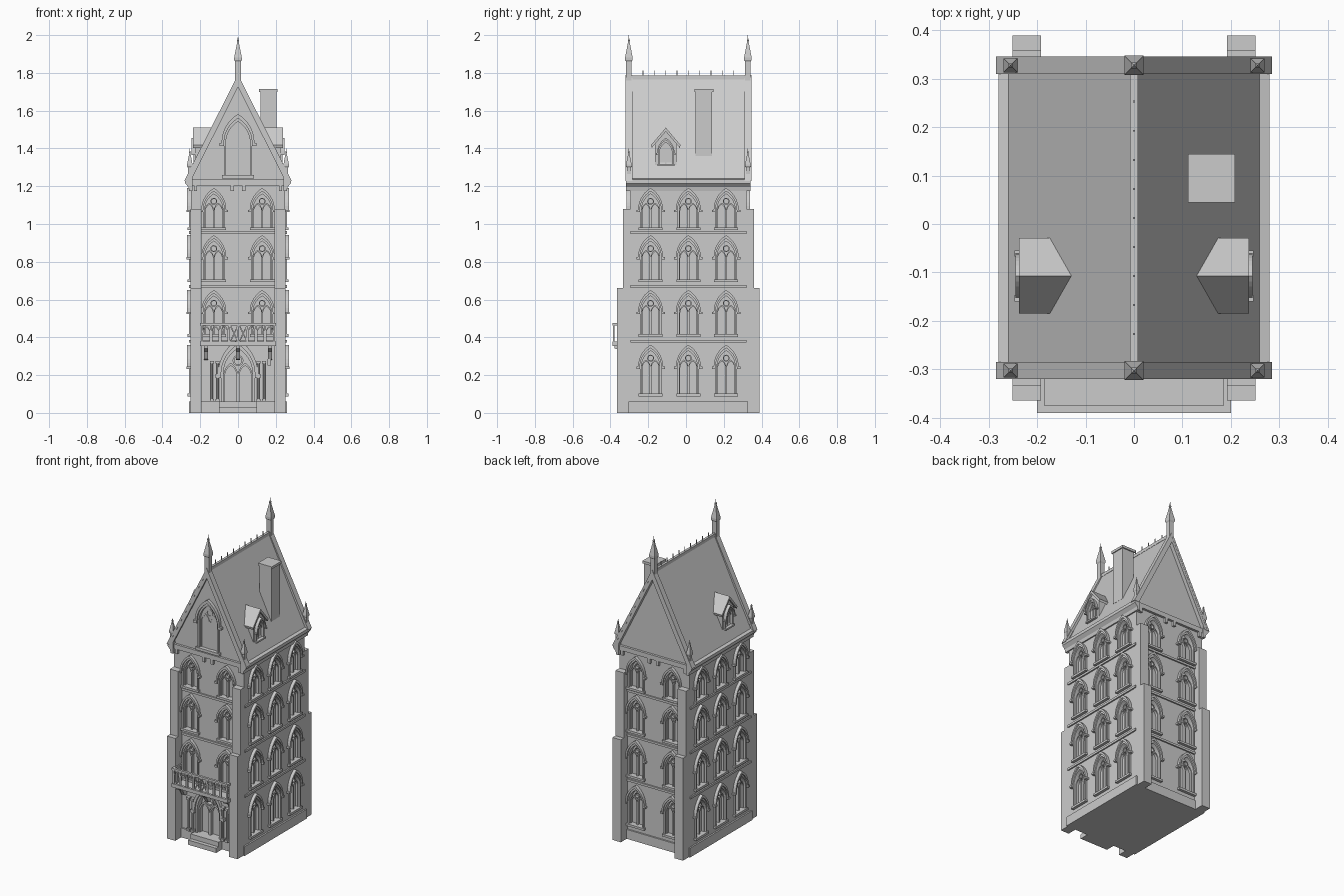
import bpy, bmesh
from math import pi, sin, cos, acos
from mathutils import Matrix, Vector

if "Cube" in bpy.data.objects:
    bpy.data.objects.remove(bpy.data.objects["Cube"])

C = 0.0125            # y centre of the building
HX, HY = 0.25, 0.307  # half sizes of the walls
FRONT = C - HY


def finish(bm, name, M=None):
    if M:
        bmesh.ops.transform(bm, matrix=M, verts=bm.verts)
    bmesh.ops.recalc_face_normals(bm, faces=bm.faces)
    me = bpy.data.meshes.new(name)
    bm.to_mesh(me)
    bm.free()
    ob = bpy.data.objects.new(name, me)
    bpy.context.collection.objects.link(ob)
    return ob


def prism(bm, pts, y0, y1, M=None):
    """Extrude an (x, z) outline along y."""
    M = M or Matrix()
    a = [bm.verts.new(M @ Vector((x, y0, z))) for x, z in pts]
    b = [bm.verts.new(M @ Vector((x, y1, z))) for x, z in pts]
    bm.faces.new(a)
    bm.faces.new(b[::-1])
    for i in range(len(pts)):
        j = (i + 1) % len(pts)
        bm.faces.new((a[j], a[i], b[i], b[j]))


def box(bm, x0, x1, y0, y1, z0, z1):
    prism(bm, [(x0, z0), (x1, z0), (x1, z1), (x0, z1)], y0, y1)


def strip(bm, A, B, y0, y1, closed=False):
    """Solid band between two matching (x, z) paths."""
    rings = [[bm.verts.new(v) for v in ((p[0], y0, p[1]), (q[0], y0, q[1]),
                                        (q[0], y1, q[1]), (p[0], y1, p[1]))] for p, q in zip(A, B)]
    n = len(rings)
    for i in range(n if closed else n - 1):
        r, s = rings[i], rings[(i + 1) % n]
        for k in range(4):
            m = (k + 1) % 4
            bm.faces.new((r[k], r[m], s[m], s[k]))
    if not closed:
        bm.faces.new(rings[0])
        bm.faces.new(rings[-1][::-1])


def arch(w, zb, zs, cx=0, n=7):
    """Pointed arch outline, left foot to right foot."""
    h = 1.75 * w
    R = (w * w + h * h) / (2 * w)
    end = acos((R - w) / R)
    right = [(w - R + R * cos(end * i / n), zs + R * sin(end * i / n)) for i in range(n + 1)]
    half = ([(w, zb)] if zb < zs else []) + right
    half[-1] = (0, zs + h)
    return [(cx - x, z) for x, z in half] + [(cx + x, z) for x, z in half[-2::-1]]


cut = bmesh.new()


def window(name, M, w, z0, zs, depth=0.02, door=False):
    k = w / 0.05
    prism(cut, arch(w, z0, zs), -0.06, depth, M)
    bm = bmesh.new()
    strip(bm, arch(w + .007 * k, z0, zs), arch(w - .002, z0, zs), -.010, depth)
    strip(bm, arch(w + .016 * k, zs, zs), arch(w + .006 * k, zs, zs), -.020, .004)
    for s in (-1, 1):   # label stops and sub-lancets
        x = s * (w + .016 * k)
        box(bm, x - .009 * k, x + .009 * k, -.022, .004, zs - .012 * k, zs)
        strip(bm, arch(w * .48, z0, zs - .1 * w, s * w * .48),
              arch(w * .38, z0, zs - .1 * w, s * w * .48), depth * .2, depth + .002)
    circ = lambda r: [(r * cos(t * pi / 8), zs + w * .9 + r * sin(t * pi / 8)) for t in range(16)]
    strip(bm, circ(w * .36), circ(w * .25), depth * .2, depth + .002, True)
    if not door:
        box(bm, -w - .014 * k, w + .014 * k, -.018, depth, z0 - .012 * k, z0 + .002)
    finish(bm, name, M)


def wall(x, y, angle):
    return Matrix.Translation((x, y, 0)) @ Matrix.Rotation(angle, 4, 'Z')


# Walls with gables
bm = bmesh.new()
prism(bm, [(-HX, 0), (HX, 0), (HX, 1.24), (0, 1.755), (-HX, 1.24)], FRONT, C + HY)
walls = finish(bm, "walls")

# Windows, four storeys
rows = [(.10, .245), (.415, .535), (.705, .825), (.98, 1.075)]
for r, (z0, zs) in enumerate(rows):
    for u in (-.2, 0, .2):
        window("right_window", wall(HX, C + u, pi / 2), .05, z0, zs)
        window("left_window", wall(-HX, C + u, -pi / 2), .05, z0, zs)
    for u in (-.128, .128):
        window("back_window", wall(u, C + HY, pi), .05, z0, zs)
        if r:
            window("front_window", wall(u, FRONT, 0), .05, z0, zs)
window("gable_window", wall(0, FRONT, 0), .066, 1.257, 1.43)
window("front_door", wall(0, FRONT, 0), .08, .06, .205, .03, True)

# Dormers
dormers = []
for s in (-1, 1):
    M = wall(s * .225, -.107, s * pi / 2)
    bm = bmesh.new()
    prism(bm, [(-.057, 1.28), (.057, 1.28), (.057, 1.43), (0, 1.495), (-.057, 1.43)], 0, .1)
    dormers.append(finish(bm, "dormer_wall", M))
    bm = bmesh.new()
    strip(bm, [(-.078, 1.418), (0, 1.51), (.078, 1.418)],
          [(-.074, 1.403), (0, 1.49), (.074, 1.403)], -.012, .12)
    finish(bm, "dormer_roof", M)
    window("dormer_window", M, .035, 1.315, 1.375, .007)

# Cut the window recesses
cutter = finish(cut, "window_cutter")
cutter.hide_render = True
for ob in [walls] + dormers:
    mod = ob.modifiers.new("recess", 'BOOLEAN')
    mod.operation, mod.solver, mod.object = 'DIFFERENCE', 'EXACT', cutter
    bpy.context.view_layer.objects.active = ob
    bpy.ops.object.modifier_apply(modifier=mod.name)
bpy.data.objects.remove(cutter)

# Plinth, string courses
bm = bmesh.new()
box(bm, -.26, .26, C - HY - .01, C + HY + .01, 0, .06)
finish(bm, "plinth")
for z in (.372, .662, .948):
    bm = bmesh.new()
    for s in (-1, 1):
        xs = sorted((s * .245, s * .259))
        ys = sorted((C + s * (HY - .005), C + s * (HY + .009)))
        box(bm, *xs, C - HY, C + HY, z, z + .014)
        box(bm, -HX, HX, *ys, z, z + .014)
    finish(bm, "string_course")

# Stepped corner buttresses
for sy in (-1, 1):
    for sx in (-1, 1):
        bm = bmesh.new()
        for d, top in ((.377, .66), (.347, 1.08)):
            box(bm, *sorted((sx * .192, sx * .251)), *sorted((C + sy * .29, C + sy * d)), 0, top)
        finish(bm, "buttress")

# Eaves cornices and gable base mouldings with corbels
for s in (-1, 1):
    bm = bmesh.new()
    prism(bm, [(s * .24, 1.175), (s * .258, 1.175), (s * .262, 1.195), (s * .28, 1.215),
               (s * .28, 1.235), (s * .24, 1.245)], C - .33, C + .33)
    finish(bm, "eaves_cornice")
    bm = bmesh.new()
    ys = sorted((C + s * .3, C + s * .322))
    box(bm, -.26, .26, *ys, 1.205, 1.235)
    for x in (-.225, -.03, .03, .225):
        box(bm, x - .009, x + .009, *ys, 1.175, 1.206)
    finish(bm, "gable_moulding")

# Roof, ridge cresting
bm = bmesh.new()
prism(bm, [(-.262, 1.235), (.262, 1.235), (0, 1.778)], C - .3, C + .3)
finish(bm, "roof")
bm = bmesh.new()
box(bm, -.008, .008, C - .3, C + .3, 1.765, 1.785)
for i in range(-4, 5):
    y = C + i * .06
    box(bm, -.002, .002, y - .002, y + .002, 1.78, 1.812)
finish(bm, "ridge_cresting")


def pinnacle(name, x, y, z, k):
    prof = [(.015, 0), (.015, .1), (.02, .108), (.02, .122), (.004, .205), (.006, .212), (.0015, .222), (.001, .24)]
    bm = bmesh.new()
    rings = [[bm.verts.new((x + a * r * k, y + b * r * k, z + h * k))
              for a, b in ((-1, -1), (1, -1), (1, 1), (-1, 1))] for r, h in prof]
    for r, s in zip(rings, rings[1:]):
        for i in range(4):
            bm.faces.new((r[i], r[i - 1], s[i - 1], s[i]))
    bm.faces.new(rings[0])
    bm.faces.new(rings[-1])
    finish(bm, name)


# Gable copings and pinnacles
for s in (-1, 1):
    y = C + s * .315
    bm = bmesh.new()
    strip(bm, [(-.285, 1.228), (0, 1.79), (.285, 1.228)],
          [(-.25, 1.228), (0, 1.725), (.25, 1.228)], y - .017, y + .011 * s + .006)
    strip(bm, [(-.285, 1.228), (0, 1.79), (.285, 1.228)],
          [(-.27, 1.228), (0, 1.76), (.27, 1.228)], y - .018, y + .018)
    finish(bm, "gable_coping")
    pinnacle("apex_pinnacle", 0, y, 1.76, 1)
    for x in (-.255, .255):
        pinnacle("corner_pinnacle", x, y, 1.228, .72)

# Chimney
bm = bmesh.new()
box(bm, .118, .203, .05, .138, 1.36, 1.705)
box(bm, .112, .209, .044, .145, 1.7, 1.716)
finish(bm, "chimney")

# Door step, colonettes, lantern
bm = bmesh.new()
box(bm, -.1, .1, -.365, FRONT, 0, .03)
box(bm, -.1, .1, -.34, FRONT, .03, .06)
finish(bm, "door_step")
for x in (-.138, -.108, .108, .138):
    bm = bmesh.new()
    bmesh.ops.create_cone(bm, cap_ends=True, segments=10, radius1=.007, radius2=.007, depth=.21,
                          matrix=Matrix.Translation((x, FRONT - .012, .165)))
    for z in (.06, .262):
        box(bm, x - .011, x + .011, FRONT - .024, FRONT + .002, z, z + .014)
    finish(bm, "door_colonette")
bm = bmesh.new()
box(bm, .155, .175, FRONT - .03, FRONT, .25, .285)
finish(bm, "door_lantern")

# Balcony slab, brackets, balustrade
bm = bmesh.new()
box(bm, -.2, .2, -.39, FRONT, .355, .37)
finish(bm, "balcony_slab")
for x in (-.17, 0, .17):
    bm = bmesh.new()
    prism(bm, [(0, .28), (0, .356), (-.085, .356), (-.083, .342), (-.045, .325), (-.022, .285)],
          -.011, .011, wall(x, FRONT, pi / 2))
    finish(bm, "balcony_bracket")
bm = bmesh.new()
for z0, z1 in ((.37, .378), (.463, .477)):
    box(bm, -.2, .2, -.39, -.375, z0, z1)
    for s in (-1, 1):
        box(bm, *sorted((s * .185, s * .2)), -.376, FRONT, z0, z1)
for i in range(-4, 5):
    x = i * .048
    box(bm, x - .005, x + .005, -.387, -.378, .37, .47)
for i in range(8):
    x = (i - 3.5) * .048
    if i in (3, 4):     # crossed centre panels
        for s in (-1, 1):
            strip(bm, [(x - .02, .42 - s * .042), (x + .02, .42 + s * .042)],
                  [(x - .013, .42 - s * .042), (x + .027, .42 + s * .042)], -.385, -.38)
    else:               # arched panels
        strip(bm, arch(.021, .378, .425, x, 4), arch(.016, .378, .425, x, 4), -.386, -.379)
for s in (-1, 1):
    for y in (-.335, -.305):
        box(bm, s * .193 - .005, s * .193 + .005, y - .005, y + .005, .37, .47)
finish(bm, "balcony_balustrade")
